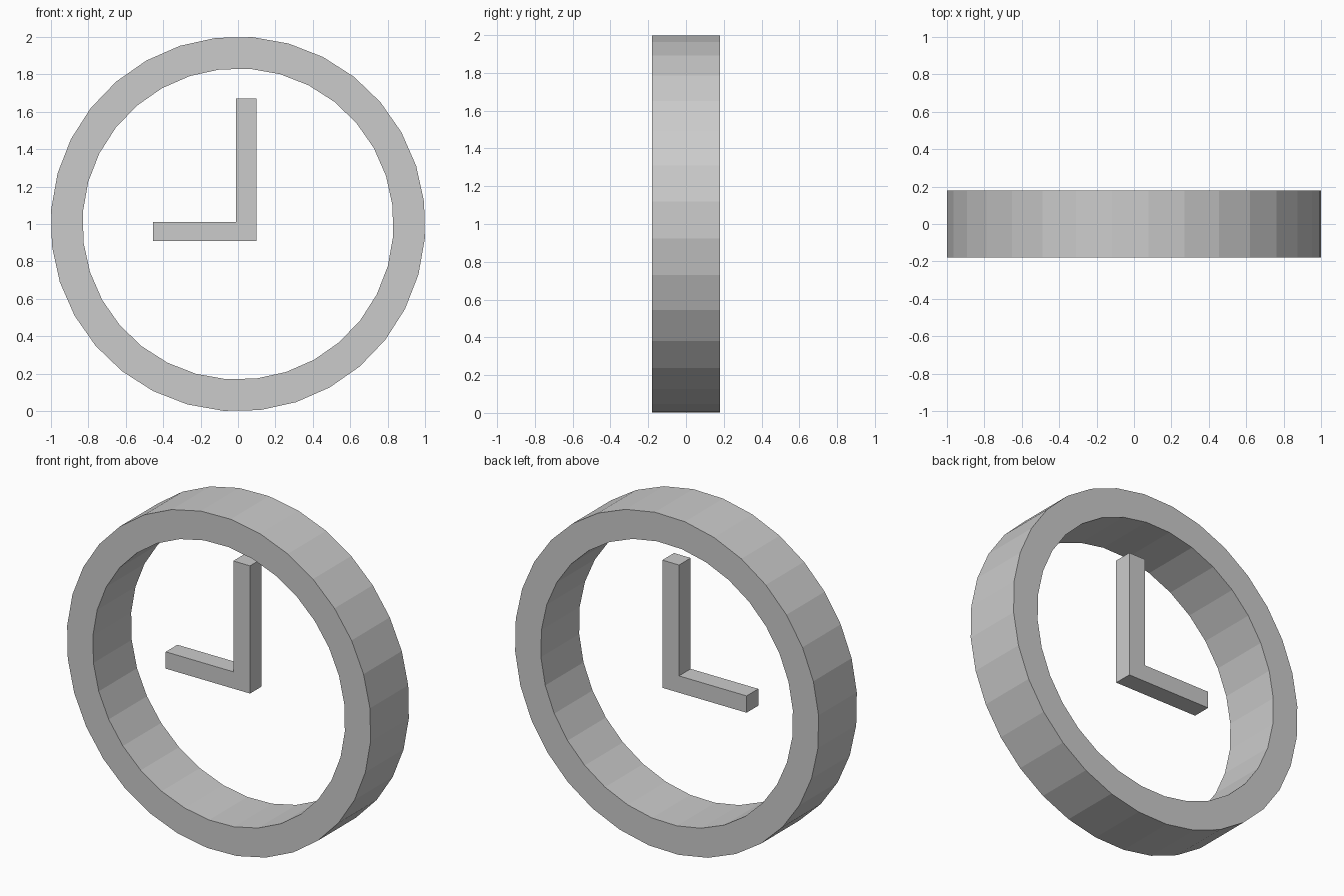
import bpy
import bmesh
from math import cos, sin, radians, tau

if "Cube" in bpy.data.objects:
    bpy.data.objects.remove(bpy.data.objects["Cube"], do_unlink=True)

# Single flat grey
grey = bpy.data.materials.new("plain grey")
grey.use_nodes = True
colour = (0.6, 0.6, 0.6, 1)
grey.diffuse_color = colour
grey.node_tree.nodes["Principled BSDF"].inputs["Base Color"].default_value = colour


def finish(name, bm):
    bmesh.ops.recalc_face_normals(bm, faces=bm.faces)
    mesh = bpy.data.meshes.new(name)
    bm.to_mesh(mesh)
    bm.free()
    mesh.materials.append(grey)
    obj = bpy.data.objects.new(name, mesh)
    bpy.context.collection.objects.link(obj)
    return obj


# Clock rim: a rectangular section swept round the y axis in flat facets
def rim(name, outer, inner, half_depth, sides, turn):
    bm = bmesh.new()
    section = [(outer, -half_depth), (outer, half_depth),
               (inner, half_depth), (inner, -half_depth)]
    rings = []
    for i in range(sides):
        a = turn + tau * i / sides
        rings.append([bm.verts.new((r * cos(a), y, 1 + r * sin(a)))
                      for r, y in section])
    for i in range(sides):
        p, q = rings[i], rings[(i + 1) % sides]
        for j in range(4):
            k = (j + 1) % 4
            bm.faces.new((p[j], p[k], q[k], q[j]))
    return finish(name, bm)


# Clock hands: one L-shaped outline extruded in depth
def hands(name, outline, front, back):
    bm = bmesh.new()
    face = bm.faces.new([bm.verts.new((x, front, z)) for x, z in outline])
    out = bmesh.ops.extrude_face_region(bm, geom=[face], use_keep_orig=True)
    verts = [v for v in out["geom"] if isinstance(v, bmesh.types.BMVert)]
    bmesh.ops.translate(bm, verts=verts, vec=(0, back - front, 0))
    return finish(name, bm)


rim("clock_rim", 1.002, 0.832, 0.18, 32, radians(6.8))
hands("clock_hands",
      [(-0.455, 0.91), (0.1, 0.91), (0.1, 1.67),
       (-0.01, 1.67), (-0.01, 1.01), (-0.455, 1.01)], -0.03, 0.08)
